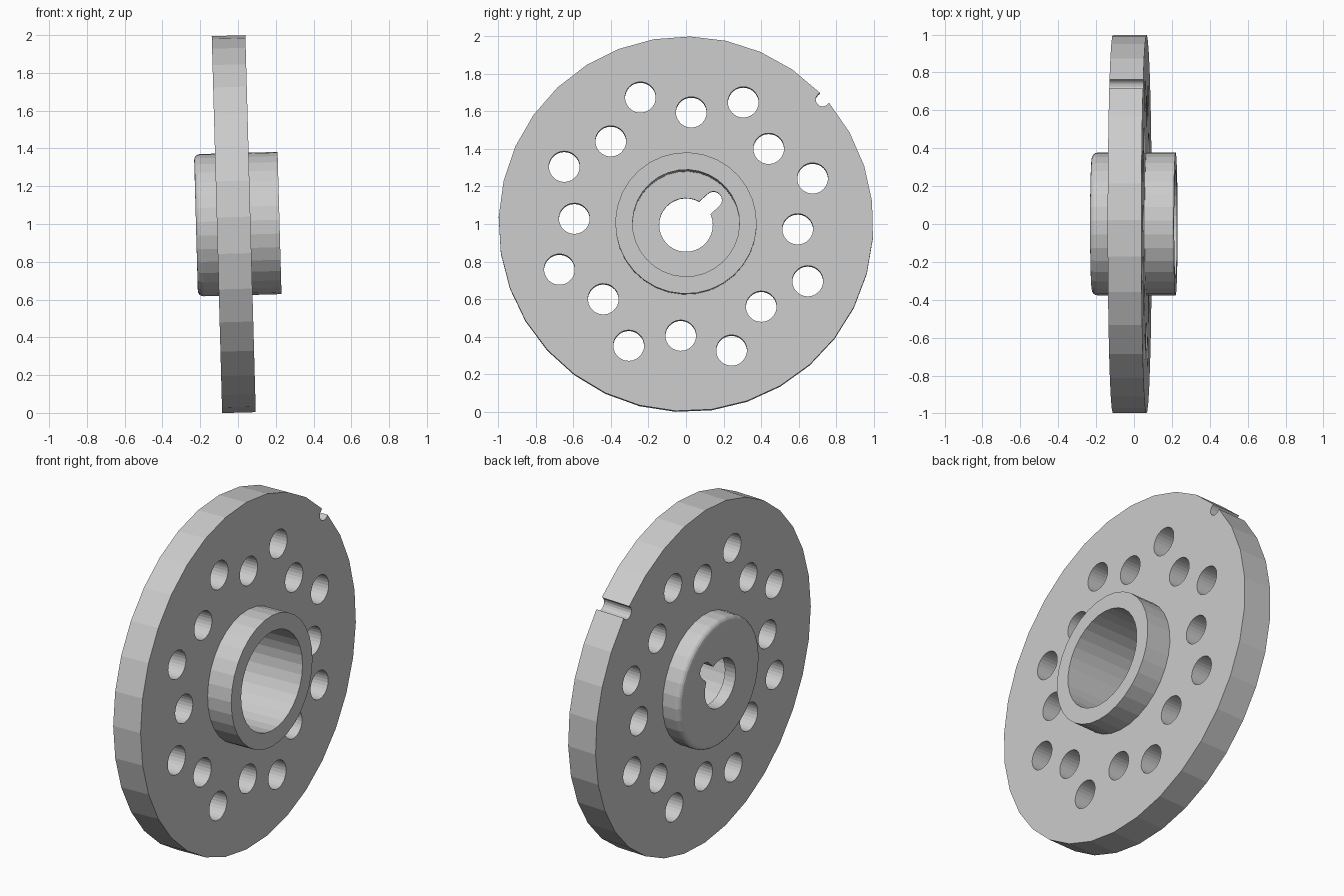
import bpy, bmesh
from math import sin, cos, pi, radians, asin
from mathutils import Matrix, Vector

if "Cube" in bpy.data.objects:
    bpy.data.objects.remove(bpy.data.objects["Cube"])

PHI = radians(42.3)          # direction of notch and keyway, measured from +y
# local xy plane is the wheel face, local z is the axle (world x), slightly tilted
PLACE = (Matrix.Translation((-0.0225, 0, 0.9985)) @ Matrix.Rotation(radians(-1.58), 4, 'Y')
         @ Matrix(((0, 0, 1, 0), (1, 0, 0, 0), (0, 1, 0, 0), (0, 0, 0, 1))))


def arc(c, r, a0, a1, n):
    """n + 1 points along an arc, angles in radians."""
    return [(c[0] + r * cos(a0 + (a1 - a0) * i / n),
             c[1] + r * sin(a0 + (a1 - a0) * i / n)) for i in range(n + 1)]


def polar(r, a):
    return (r * cos(a), r * sin(a))


def clean(ob):
    bm = bmesh.new()
    bm.from_mesh(ob.data)
    bmesh.ops.remove_doubles(bm, verts=bm.verts, dist=1e-5)
    bmesh.ops.recalc_face_normals(bm, faces=bm.faces)
    for f in bm.faces:
        f.smooth = False
    bm.to_mesh(ob.data)
    bm.free()


def plate(name, outlines, half, z=0.0):
    """Filled flat outlines (with holes), extruded by half to both sides of z."""
    cu = bpy.data.curves.new(name, 'CURVE')
    cu.dimensions, cu.fill_mode, cu.extrude = '2D', 'BOTH', half
    for pts in outlines:
        s = cu.splines.new('POLY')
        s.points.add(len(pts) - 1)
        for p, q in zip(s.points, pts):
            p.co = (q[0], q[1], 0, 1)
        s.use_cyclic_u = True
    ob = bpy.data.objects.new(name, cu)
    bpy.context.collection.objects.link(ob)
    bpy.ops.object.select_all(action='DESELECT')
    ob.select_set(True)
    bpy.context.view_layer.objects.active = ob
    bpy.ops.object.convert(target='MESH')
    ob = bpy.context.object
    ob.data.transform(Matrix.Translation((0, 0, z)))
    clean(ob)
    ob.matrix_world = PLACE
    return ob


# wheel disc: rim with a round notch, two staggered rings of holes, hub opening
d = radians(2)
rim = arc((0, 0), 0.999, PHI + d, PHI + 2 * pi - d, 32)
rim += arc(polar(0.985, PHI), 0.037, PHI - radians(90), PHI - radians(270), 8)
outlines = [rim, arc((0, 0), 0.372, PHI, PHI + 2 * pi, 32)[:-1]]
for k in range(16):
    a = PHI + k * pi / 8
    outlines.append(arc(polar(0.717 if k % 2 else 0.596, a), 0.082, a, a + 2 * pi, 28)[:-1])
plate("wheel_disc", outlines, 0.089)

# hub: turned cup with a rounded closed end and a deep bore
profile = [(0, -0.20)] + arc((0.347, -0.17), 0.03, -pi / 2, 0, 4)
profile += [(0.377, 0.2425), (0.285, 0.2425), (0.285, -0.13), (0, -0.13)]
bm = bmesh.new()
vs = [bm.verts.new((r * cos(PHI), r * sin(PHI), z)) for r, z in profile]
es = [bm.edges.new(e) for e in zip(vs, vs[1:])]
bmesh.ops.spin(bm, geom=vs + es, cent=(0, 0, 0), axis=(0, 0, 1), angle=2 * pi, steps=32)
me = bpy.data.meshes.new("hub")
bm.to_mesh(me)
bm.free()
hub = bpy.data.objects.new("hub", me)
bpy.context.collection.objects.link(hub)
clean(hub)
hub.matrix_world = PLACE

# keyed axle hole through the closed end
h = asin(0.045 / 0.143)
key = arc((0, 0), 0.143, PHI + h, PHI + 2 * pi - h, 30)
key += arc(polar(0.198, PHI), 0.045, PHI - pi / 2, PHI + pi / 2, 10)
cutter = plate("keyhole_cutter", [key], 0.08, -0.165)
cutter.hide_render = True
cutter.hide_set(True)
mod = hub.modifiers.new("keyhole", 'BOOLEAN')
mod.operation, mod.solver, mod.object = 'DIFFERENCE', 'EXACT', cutter
